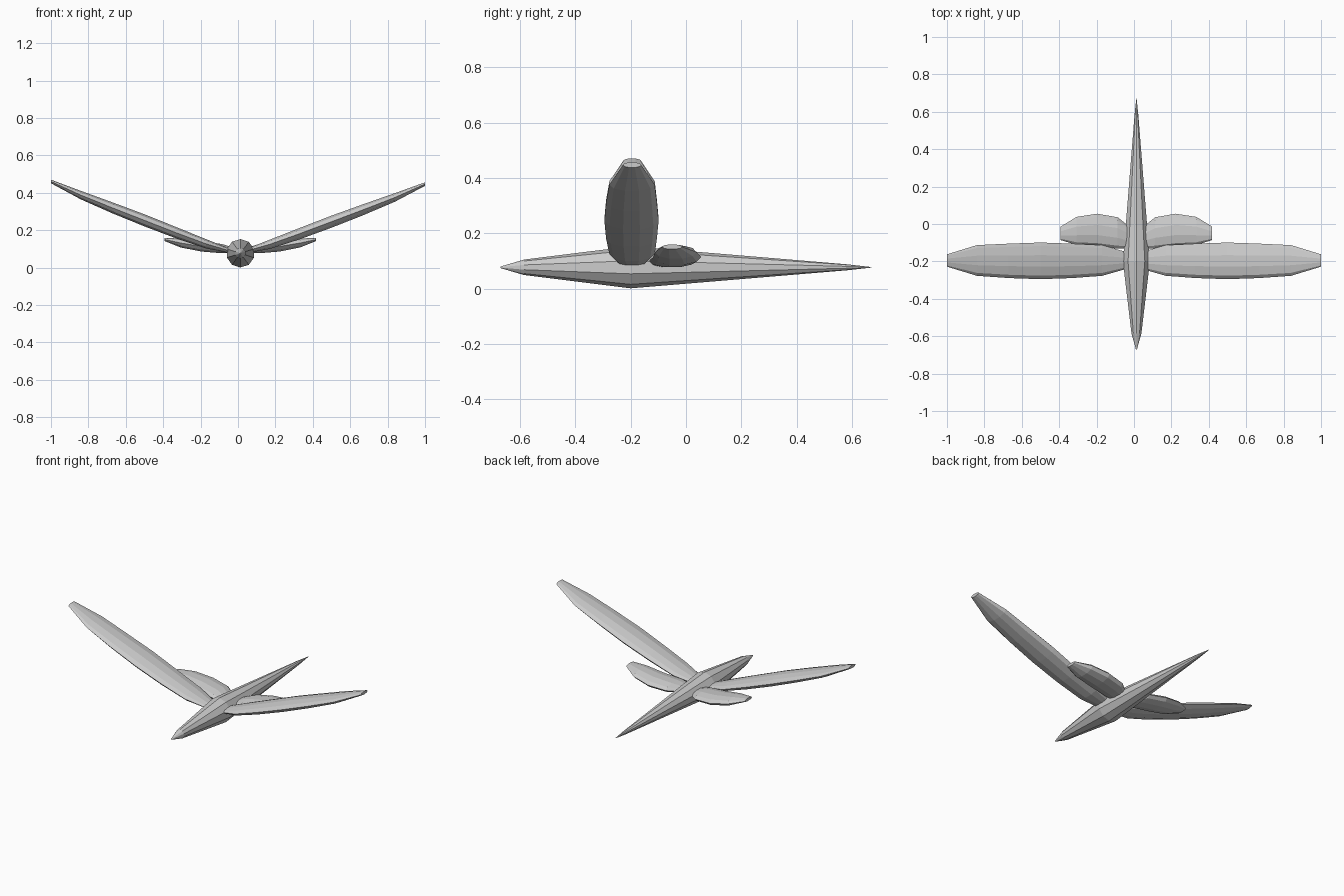
import bpy, bmesh, math

if "Cube" in bpy.data.objects:
    bpy.data.objects.remove(bpy.data.objects["Cube"])


def loft(name, rings):
    """Skin a list of equal-sized vertex rings and cap both ends."""
    bm = bmesh.new()
    rows = [[bm.verts.new(p) for p in ring] for ring in rings]
    n = len(rows[0])
    for a, b in zip(rows, rows[1:]):
        for i in range(n):
            j = (i + 1) % n
            bm.faces.new((a[i], a[j], b[j], b[i]))
    bm.faces.new(rows[0])
    bm.faces.new(rows[-1])
    bmesh.ops.remove_doubles(bm, verts=bm.verts, dist=1e-5)
    bmesh.ops.recalc_face_normals(bm, faces=bm.faces)
    me = bpy.data.meshes.new(name)
    bm.to_mesh(me)
    bm.free()
    ob = bpy.data.objects.new(name, me)
    bpy.context.collection.objects.link(ob)
    return ob


def angles(n, start=0.0):
    return [start + math.tau * i / n for i in range(n)]


# Spindle body: (y, radius)
BX, BZ = 0.013, 0.077
body = [(-0.67, 0.003), (-0.585, 0.028), (-0.2, 0.076), (0.58, 0.011), (0.67, 0.001)]
loft("body", [[(BX + r * math.cos(a), y, BZ + r * math.sin(a))
               for a in angles(10, math.pi / 10)] for y, r in body])


# Wings: stations of (distance outward, y, z, half width, half thickness)
def wing(name, side, centre, stations, lift=0.0):
    rings = []
    for d, y, z, w, t in stations:
        rings.append([(centre + side * d, y + w * math.cos(a), z + lift * d + t * math.sin(a))
                      for a in angles(10)])
    loft(name, rings)


large = [(0.04, -0.195, 0.088, 0.045, 0.012),
         (0.17, -0.195, 0.125, 0.082, 0.026),
         (0.33, -0.197, 0.182, 0.092, 0.032),
         (0.50, -0.197, 0.246, 0.098, 0.034),
         (0.67, -0.197, 0.310, 0.092, 0.031),
         (0.84, -0.195, 0.376, 0.082, 0.024),
         (1.00, -0.195, 0.447, 0.033, 0.010)]
small = [(0.03, -0.075, 0.092, 0.055, 0.014),
         (0.10, -0.048, 0.102, 0.084, 0.026),
         (0.21, -0.032, 0.114, 0.087, 0.029),
         (0.32, -0.037, 0.132, 0.075, 0.025),
         (0.405, -0.05, 0.151, 0.036, 0.009)]
for label, side in (("right", 1), ("left", -1)):
    wing(label + "_large_wing", side, 0.0, large, 0.0 if side > 0 else 0.014)
    wing(label + "_small_wing", side, BX, small)
